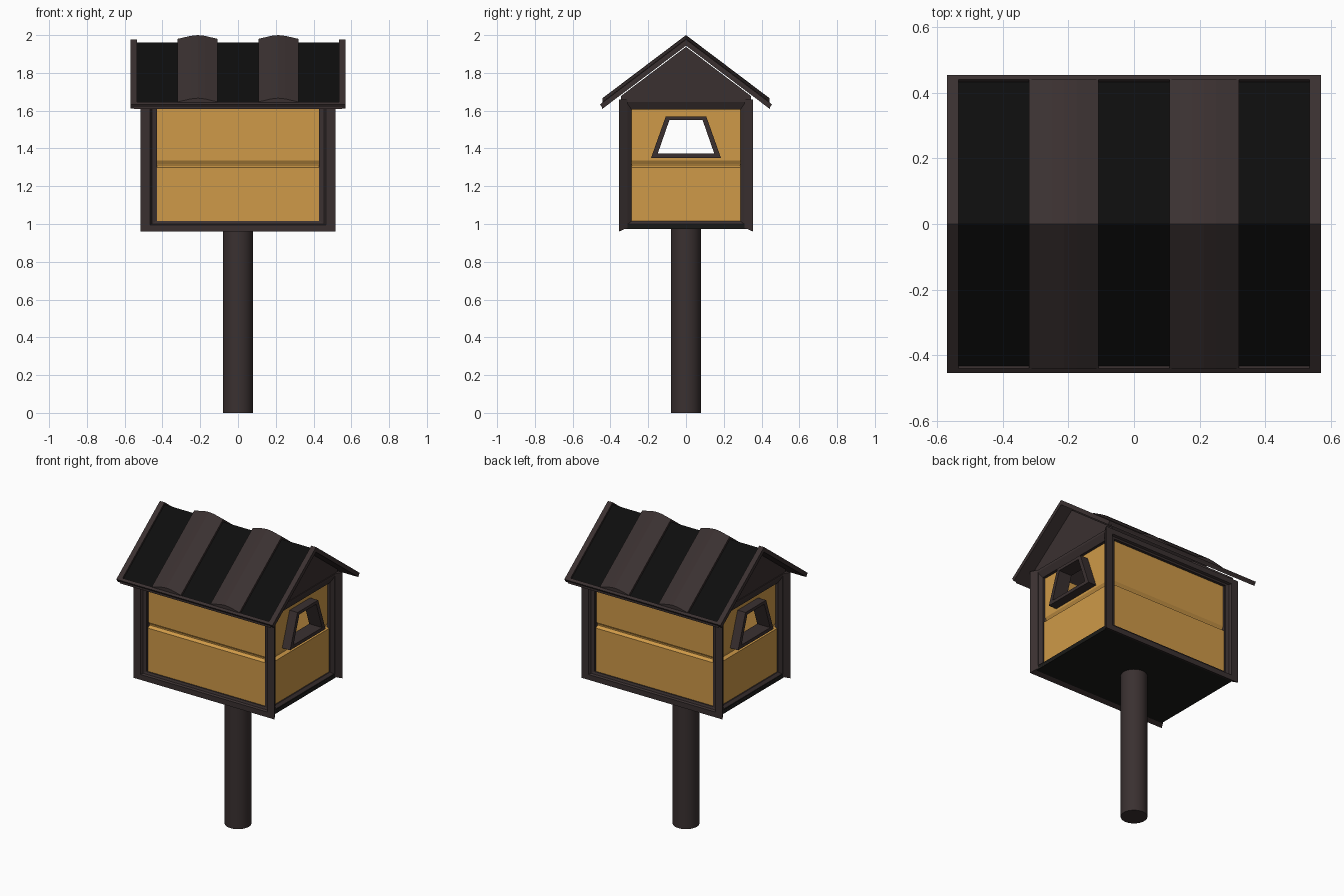
import bpy
import bmesh

if "Cube" in bpy.data.objects:
    bpy.data.objects.remove(bpy.data.objects["Cube"], do_unlink=True)


def material(name, rgb):
    m = bpy.data.materials.new(name)
    m.use_nodes = True
    m.diffuse_color = (*rgb, 1)
    m.node_tree.nodes["Principled BSDF"].inputs["Base Color"].default_value = (*rgb, 1)
    return m


WOOD = material("honey wood", (0.62, 0.32, 0.065))
BROWN = material("dark brown", (0.042, 0.03, 0.03))
BLACK = material("roof black", (0.0042, 0.0042, 0.0042))
FLOOR = material("floor charcoal", (0.010, 0.010, 0.009))


def loft(name, rings, mat, cyclic=False):
    """Skin a row of matching point rings; cap the ends unless cyclic."""
    bm = bmesh.new()
    rows = [[bm.verts.new(p) for p in ring] for ring in rings]
    pairs = list(zip(rows, rows[1:]))
    if cyclic:
        pairs.append((rows[-1], rows[0]))
    else:
        bm.faces.new(rows[0])
        bm.faces.new(rows[-1])
    for a, b in pairs:
        for i in range(len(a)):
            j = (i + 1) % len(a)
            bm.faces.new((a[i], a[j], b[j], b[i]))
    bmesh.ops.recalc_face_normals(bm, faces=bm.faces)
    mesh = bpy.data.meshes.new(name)
    bm.to_mesh(mesh)
    bm.free()
    mesh.materials.append(mat)
    obj = bpy.data.objects.new(name, mesh)
    bpy.context.collection.objects.link(obj)
    return obj


def prism_x(name, yz, x0, x1, mat):
    return loft(name, [[(x, y, z) for y, z in yz] for x in (x0, x1)], mat)


def trapezoid(x, bottom, top, z0, z1):
    return [(x, -bottom, z0), (x, bottom, z0), (x, top, z1), (x, -top, z1)]


def rectangle(axis, depth, half, z0, z1):
    corners = [(-half, z0), (half, z0), (half, z1), (-half, z1)]
    return [(depth, h, z) if axis == "x" else (h, depth, z) for h, z in corners]


# Post
bpy.ops.mesh.primitive_cylinder_add(vertices=32, radius=0.08, depth=0.98, location=(0, 0, 0.49))
post = bpy.context.object
post.name = "post"
post.data.materials.append(BROWN)
bpy.ops.object.shade_smooth_by_angle()

# Floor
prism_x("floor", [(-0.33, 0.973), (0.33, 0.973), (0.33, 1.0), (-0.33, 1.0)], -0.49, 0.49, FLOOR)

# Bevelled frames: (depth, half width, bottom, top)
LONG_FRAME = [(0.31, 0.49, 0.98, 1.66), (0.355, 0.515, 0.96, 1.66), (0.355, 0.465, 0.995, 1.625),
              (0.34, 0.455, 1.0, 1.62), (0.335, 0.435, 1.015, 1.61), (0.31, 0.435, 1.015, 1.61)]
SIDE_FRAME = [(0.43, 0.33, 0.98, 1.66), (0.49, 0.33, 0.98, 1.66), (0.49, 0.315, 0.995, 1.645),
              (0.47, 0.288, 1.015, 1.605), (0.43, 0.288, 1.015, 1.605)]


def clapboard(outer):
    """Wall section as (depth, z): a lower board stepping out below a groove."""
    inner = outer - 0.04
    return [(inner, 0.99), (outer, 0.99), (outer, 1.30), (outer - 0.02, 1.312),
            (outer - 0.02, 1.318), (outer - 0.01, 1.335), (outer - 0.01, 1.65), (inner, 1.65)]


for sign, end in ((-1, "front"), (1, "back")):
    loft(end + "_frame", [rectangle("y", sign * d, h, a, b) for d, h, a, b in LONG_FRAME], BROWN, True)
    prism_x(end + "_wall", [(sign * d, z) for d, z in clapboard(0.327)], -0.45, 0.45, WOOD)

for sign, end in ((-1, "right"), (1, "left")):
    loft(end + "_frame", [rectangle("x", sign * d, h, a, b) for d, h, a, b in SIDE_FRAME], BROWN, True)

    # Side wall with a trapezoid window opening
    section = clapboard(0.462)
    wall = loft(end + "_wall", [[(sign * d, y, z) for d, z in section] for y in (-0.3, 0.3)], WOOD)
    cutter = loft("window_cutter", [trapezoid(sign * x, 0.168, 0.098, 1.36, 1.56) for x in (0.3, 0.6)], WOOD)
    cutter.hide_render = True
    cut = wall.modifiers.new("window opening", "BOOLEAN")
    cut.operation = "DIFFERENCE"
    cut.solver = "EXACT"
    cut.object = cutter
    bpy.context.view_layer.objects.active = wall
    bpy.ops.object.modifier_apply(modifier=cut.name)
    bpy.data.objects.remove(cutter, do_unlink=True)

    # Window surround
    outer, inner = (0.185, 0.107, 1.35, 1.57), (0.15, 0.088, 1.372, 1.55)
    loft(end + "_window_frame",
         [trapezoid(sign * x, *size) for x, size in
          ((0.415, outer), (0.51, outer), (0.51, inner), (0.415, inner))], BROWN, True)

    # Gable panel
    prism_x(end + "_gable", [(-0.345, 1.65), (0.345, 1.65), (0.345, 1.677), (0, 1.938), (-0.345, 1.677)],
            sign * 0.455, sign * 0.485, BROWN)

# Roof
SLOPE = 0.755
EAVE = 0.455


def chevron(top, bottom, reach, cut=0.0):
    low = reach - cut
    return [(-reach, top - SLOPE * reach), (0, top), (reach, top - SLOPE * reach),
            (low, bottom - SLOPE * low), (0, bottom), (-low, bottom - SLOPE * low)]


prism_x("roof_deck", chevron(1.957, 1.944, 0.445), -0.55, 0.55, BROWN)

for x0, x1, name in ((-0.535, -0.32, "right"), (-0.11, 0.11, "middle"), (0.32, 0.535, "left")):
    prism_x(name + "_black_strip", chevron(1.962, 1.956, 0.442), x0, x1, BLACK)

for sign, end in ((-1, "right"), (1, "left")):
    prism_x(end + "_rake_trim", chevron(1.977, 1.944, EAVE, 0.015), sign * 0.535, sign * 0.57, BROWN)

    # Raised ridge strip with a softly peaked section
    shape = [(0.108, 1.95), (0.108, 1.98), (0.175, 1.996), (0.213, 2.0), (0.25, 1.996), (0.32, 1.98), (0.32, 1.95)]
    loft(end + "_raised_strip",
         [[(sign * x, y, z - SLOPE * abs(y)) for x, z in shape] for y in (-0.442, 0, 0.442)], BROWN)

for sign, end in ((-1, "front"), (1, "back")):
    edge = [(y, z - SLOPE * y) for y, z in ((0.44, 1.977), (EAVE, 1.977), (0.44, 1.944), (0.425, 1.944))]
    prism_x(end + "_eave_trim", [(sign * y, z) for y, z in edge], -0.57, 0.57, BROWN)
